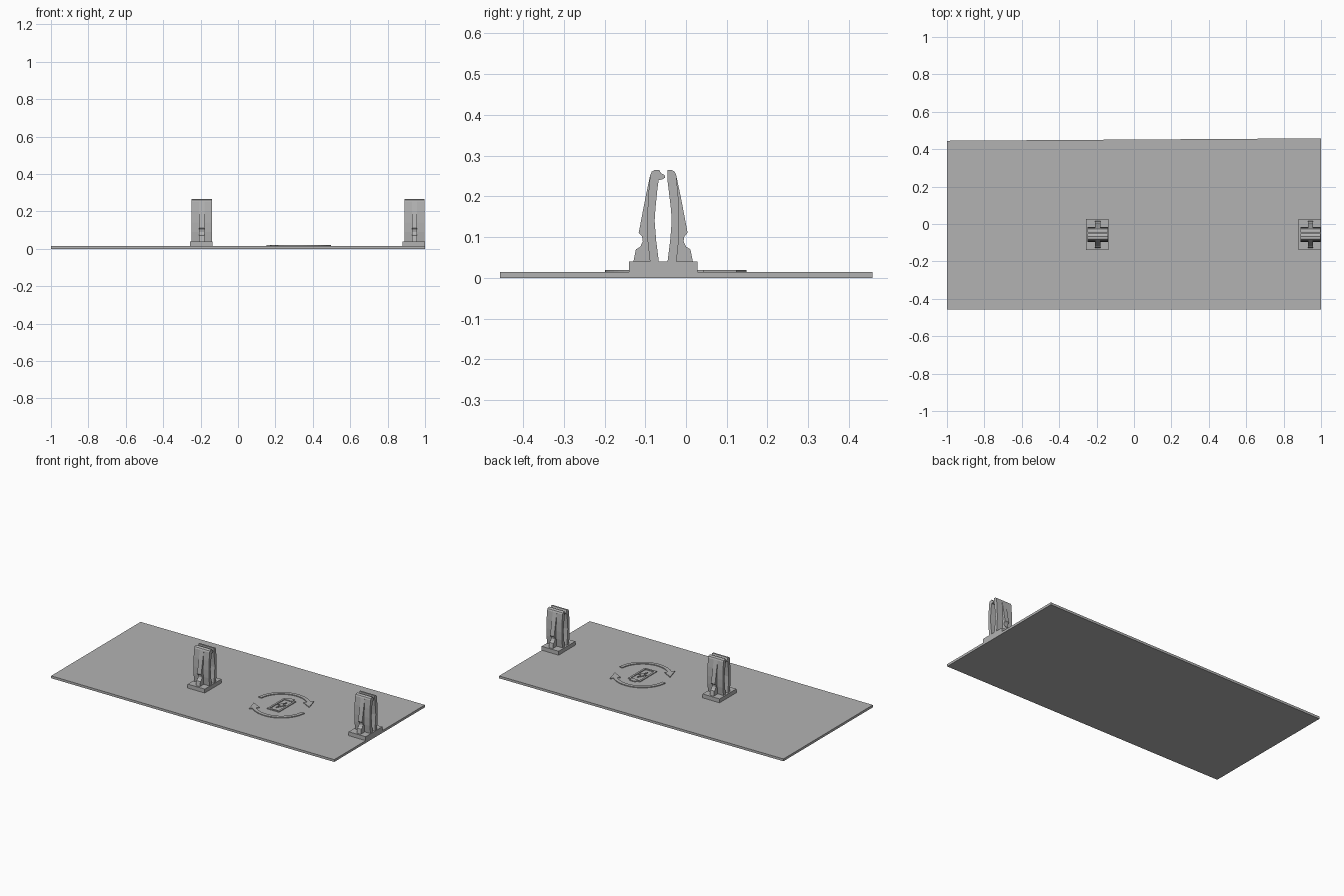
import bpy, bmesh, math
from mathutils import Vector

if "Cube" in bpy.data.objects:
    bpy.data.objects.remove(bpy.data.objects["Cube"])

grey = bpy.data.materials.new("plain grey")
grey.use_nodes = True
grey.diffuse_color = (0.45, 0.45, 0.45, 1)
grey.node_tree.nodes["Principled BSDF"].inputs["Base Color"].default_value = grey.diffuse_color

PLATE_TOP, RELIEF_TOP, PAD_TOP = 0.015, 0.02, 0.04


def prism(name, outlines, offset, place):
    """Extrude each flat outline by offset; place maps 2D points into space."""
    bm = bmesh.new()
    for outline in outlines:
        face = bm.faces.new([bm.verts.new(place(a, b)) for a, b in outline])
        ext = bmesh.ops.extrude_face_region(bm, geom=[face], use_keep_orig=True)
        moved = [v for v in ext["geom"] if isinstance(v, bmesh.types.BMVert)]
        bmesh.ops.translate(bm, verts=moved, vec=Vector(offset))
    bmesh.ops.recalc_face_normals(bm, faces=bm.faces)
    mesh = bpy.data.meshes.new(name)
    bm.to_mesh(mesh)
    bm.free()
    mesh.materials.append(grey)
    obj = bpy.data.objects.new(name, mesh)
    bpy.context.collection.objects.link(obj)
    return obj


def slab(name, outlines, z0, z1):
    return prism(name, outlines, (0, 0, z1 - z0), lambda x, y: (x, y, z0))


def upright(name, outline, x0, x1):
    return prism(name, [outline], (x1 - x0, 0, 0), lambda y, z: (x0, y, z))


def box(x0, x1, y0, y1):
    return [(x0, y0), (x1, y0), (x1, y1), (x0, y1)]


# Base plate, with its back edge slightly out of square
slab("base_plate", [[(-1, -0.457), (1, -0.457), (1, 0.458), (-1, 0.445)]], 0, PLATE_TOP)

# Spring clip profiles in (y, z)
MID = -0.056
outer_leaf = [(-0.088, 0.035), (-0.094, 0.09), (-0.095, 0.14), (-0.093, 0.2),
              (-0.088, 0.252), (-0.084, 0.261), (-0.077, 0.265)]
hook_inner = [(-0.066, 0.265), (-0.061, 0.257), (-0.052, 0.252), (-0.052, 0.246),
              (-0.058, 0.242), (-0.067, 0.24), (-0.07, 0.22), (-0.075, 0.17),
              (-0.077, 0.14), (-0.073, 0.09), (-0.066, 0.035)]
plain_inner = [(-0.066, 0.265), (-0.066, 0.245), *hook_inner[7:]]
rib = [(-0.13, 0.035), (-0.123, 0.07), (-0.112, 0.077), (-0.106, 0.09), (-0.108, 0.102),
       (-0.116, 0.111), (-0.099, 0.2), (-0.088, 0.252), (-0.084, 0.2), (-0.084, 0.035)]


def mirrored(points):
    return [(2 * MID - y, z) for y, z in points]


# Two clips: pad, hooked front leaf, plain back leaf, and a thin rib on each
for label, x in (("middle", -0.257), ("end", 0.88)):
    slab(label + "_clip_pad", [box(x, x + 0.12, -0.14, 0.028)], PLATE_TOP, PAD_TOP)
    left, right = x + 0.009, x + 0.118
    centre = (left + right) / 2
    upright(label + "_clip_front_leaf", outer_leaf + hook_inner, left, right)
    upright(label + "_clip_back_leaf", mirrored(outer_leaf + plain_inner), left, right)
    upright(label + "_clip_front_rib", rib, centre - 0.014, centre + 0.014)
    upright(label + "_clip_back_rib", mirrored(rib), centre - 0.014, centre + 0.014)

# Raised relief: two circling arrows around a battery shape
CX, CY = 0.325, -0.025


def polar(r, degrees):
    a = math.radians(degrees)
    return (CX + r * math.cos(a), CY + r * math.sin(a))


for name, turn in (("back_arrow", 0), ("front_arrow", 180)):
    angles = [turn + 175 - i * 7 for i in range(19)]
    band = [polar(0.174, a) for a in angles] + [polar(0.152, a) for a in reversed(angles)]
    head = [polar(0.195, turn + 50), polar(0.163, turn + 24), polar(0.131, turn + 50)]
    slab(name, [band, head], PLATE_TOP, RELIEF_TOP)


def around(points):
    return [(CX + x, CY + y) for x, y in points]


W, L, T = 0.042, 0.085, 0.012
frame = [box(-W, W, -L, T - L), box(-W, W, L - T, L),
         box(-W, T - W, T - L, L - T), box(W - T, W, T - L, L - T)]
slab("battery_frame", [around(p) for p in frame], PLATE_TOP, RELIEF_TOP)
slab("battery_terminal", [around(box(-0.02, 0.02, L, L + 0.016))], PLATE_TOP, RELIEF_TOP)
bolt = [(0.008, 0.045), (-0.022, -0.008), (-0.003, -0.008),
        (-0.008, -0.045), (0.022, 0.008), (0.003, 0.008)]
slab("battery_bolt", [around(bolt)], PLATE_TOP, RELIEF_TOP)
